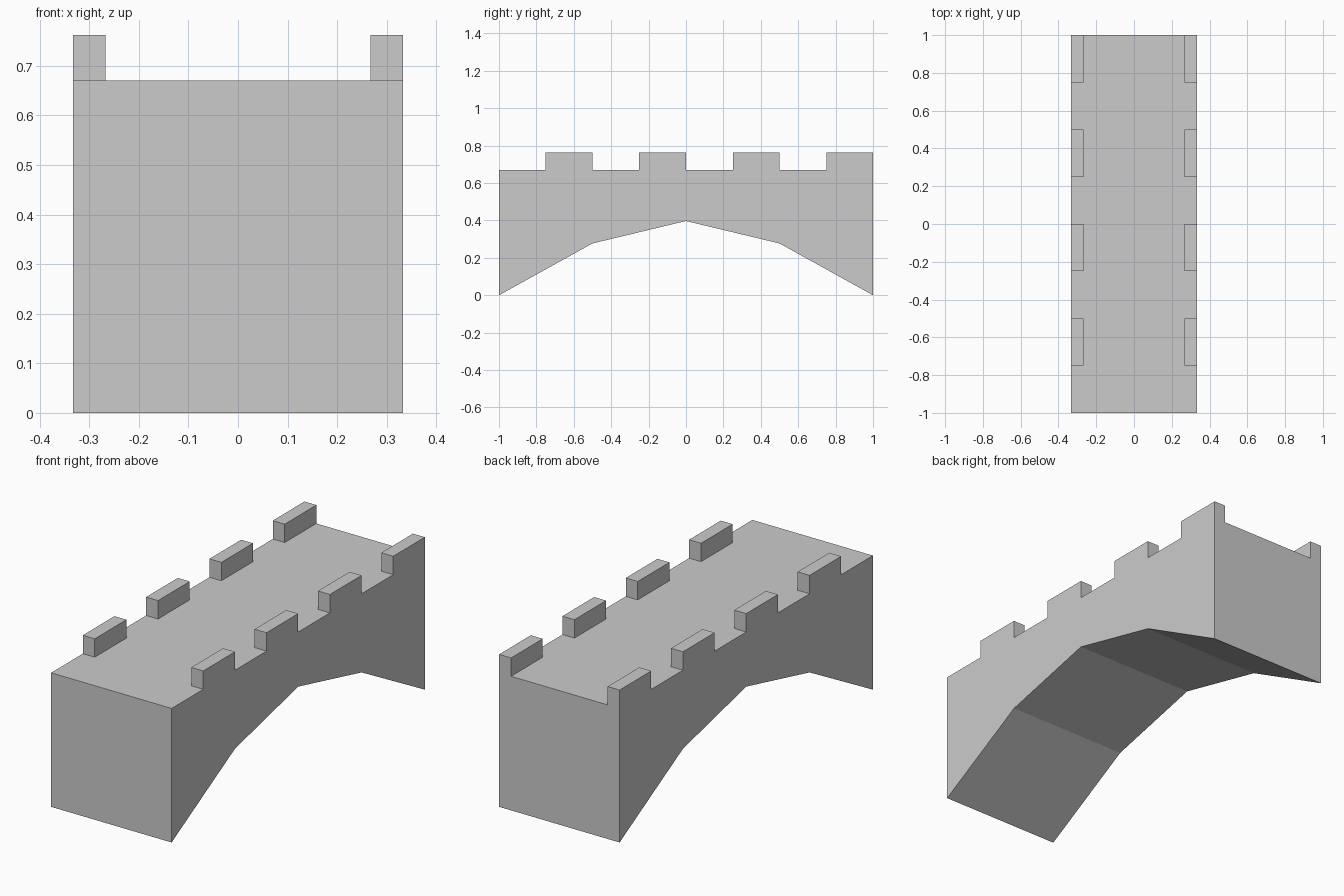
import bpy, bmesh, math
from mathutils import Vector

if "Cube" in bpy.data.objects:
    bpy.data.objects.remove(bpy.data.objects["Cube"])

HALF_W, PARAPET_X = 0.333, 0.267
DECK_Z, TOP_Z = 0.67, 0.762

bm = bmesh.new()

# Arched bridge body: side profile (y, z) extruded across x
profile = [(-1, 0), (-0.5, 0.277), (0, 0.397), (0.5, 0.277), (1, 0),
           (1, DECK_Z), (-1, DECK_Z)]
side = bm.faces.new([bm.verts.new((-HALF_W, y, z)) for y, z in profile])
ext = bmesh.ops.extrude_face_region(bm, geom=[side], use_keep_orig=True)
bmesh.ops.translate(bm, vec=(2 * HALF_W, 0, 0),
                    verts=[v for v in ext["geom"] if isinstance(v, bmesh.types.BMVert)])
bmesh.ops.recalc_face_normals(bm, faces=bm.faces[:])


def cut(point, normal):
    bmesh.ops.bisect_plane(bm, geom=bm.verts[:] + bm.edges[:] + bm.faces[:],
                           plane_co=point, plane_no=normal, dist=1e-5)


# Score the deck where the battlements stand
for x in (-PARAPET_X, PARAPET_X):
    cut((x, 0, 0), (1, 0, 0))
for i in range(-3, 4):
    cut((0, i * 0.25, 0), (0, 1, 0))

# Raise every second block along both edges
bm.normal_update()
blocks = []
for f in bm.faces:
    c = f.calc_center_median()
    if f.normal.z > 0.9 and c.z > DECK_Z - 0.01 and abs(c.x) > PARAPET_X:
        if math.floor((c.y + 1) / 0.25) % 2 == 1:
            blocks.append(f)
ext = bmesh.ops.extrude_face_region(bm, geom=blocks)
bmesh.ops.translate(bm, vec=(0, 0, TOP_Z - DECK_Z),
                    verts=[v for v in ext["geom"] if isinstance(v, bmesh.types.BMVert)])

# Clean up the scoring lines on flat areas
bmesh.ops.dissolve_limit(bm, angle_limit=math.radians(1), verts=bm.verts[:], edges=bm.edges[:])
bmesh.ops.recalc_face_normals(bm, faces=bm.faces[:])

mesh = bpy.data.meshes.new("battlement_bridge")
bm.to_mesh(mesh)
bm.free()
bridge = bpy.data.objects.new("battlement_bridge", mesh)
bpy.context.collection.objects.link(bridge)
